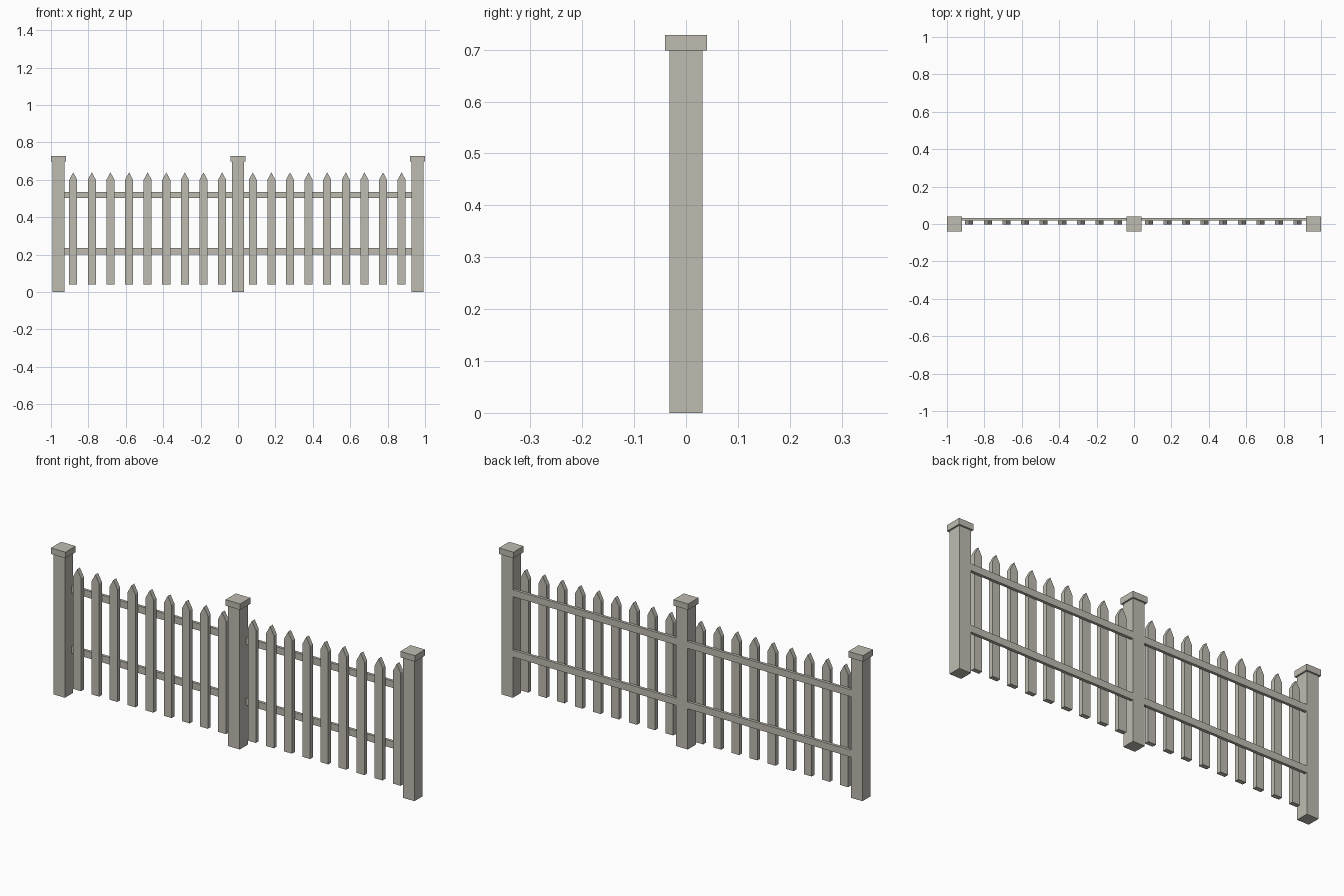
import bpy
import bmesh

cube = bpy.data.objects.get("Cube")
if cube:
    bpy.data.objects.remove(cube, do_unlink=True)

paint = bpy.data.materials.new("weathered_grey_paint")
paint.use_nodes = True
colour = (0.52, 0.50, 0.44, 1)
paint.diffuse_color = colour
paint.node_tree.nodes["Principled BSDF"].inputs["Base Color"].default_value = colour


def prism(name, outline, y0, y1):
    """Extrude an (x, z) outline from y0 back to y1."""
    bm = bmesh.new()
    face = bm.faces.new([bm.verts.new((x, y0, z)) for x, z in outline])
    back = bmesh.ops.extrude_face_region(bm, geom=[face])["geom"]
    verts = [v for v in back if isinstance(v, bmesh.types.BMVert)]
    bmesh.ops.translate(bm, verts=verts, vec=(0, y1 - y0, 0))
    bmesh.ops.recalc_face_normals(bm, faces=bm.faces)
    mesh = bpy.data.meshes.new(name)
    bm.to_mesh(mesh)
    bm.free()
    mesh.materials.append(paint)
    obj = bpy.data.objects.new(name, mesh)
    bpy.context.collection.objects.link(obj)
    return obj


def box(name, x0, x1, y0, y1, z0, z1):
    return prism(name, [(x0, z0), (x1, z0), (x1, z1), (x0, z1)], y0, y1)


SPAN = 0.96      # distance between posts
POST = 0.032     # half width of a post
CAP = 0.04       # half width of a post cap

# Square posts with flat overhanging caps
for side, x in (("right", -SPAN), ("middle", 0), ("left", SPAN)):
    box(side + "_post", x - POST, x + POST, -POST, POST, 0, 0.698)
    box(side + "_post_cap", x - CAP, x + CAP, -CAP, CAP, 0.698, 0.728)

for side, start in (("right", -SPAN), ("left", 0)):
    # Two rails between the posts, flush with their back faces
    for level, z in (("lower", 0.202), ("upper", 0.502)):
        box(f"{side}_{level}_rail", start + POST, start + SPAN - POST,
            0.018, POST, z, z + 0.034)

    # Nine pointed pickets in front of the rails
    for i in range(9):
        x = start + 0.079 + i * 0.0995
        w = 0.0215
        prism(f"{side}_picket_{i + 1}",
              [(x - w, 0.04), (x + w, 0.04), (x + w, 0.6), (x, 0.64), (x - w, 0.6)],
              -0.004, 0.018)
